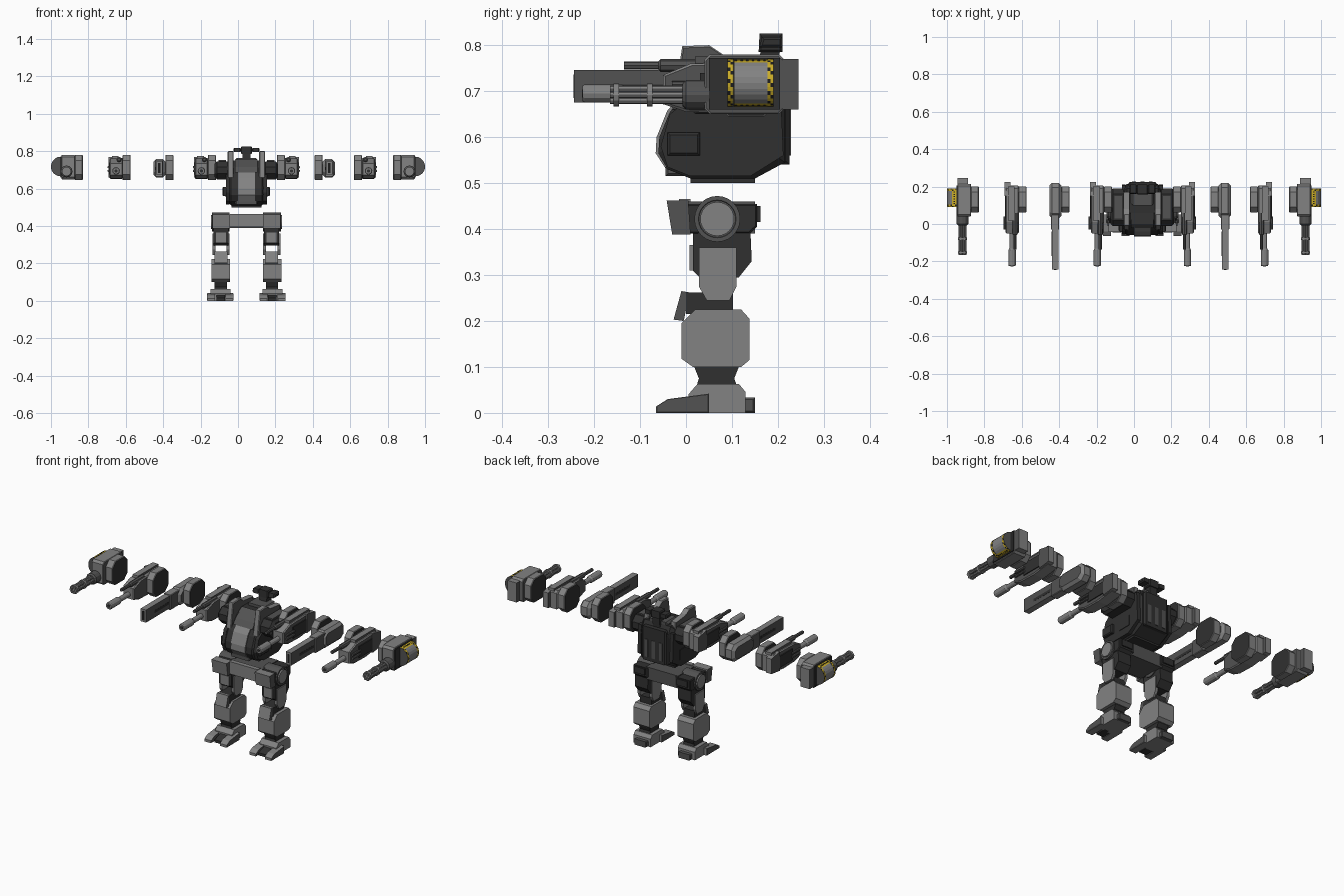
import bpy, bmesh, math
from mathutils import Vector

if "Cube" in bpy.data.objects:
    bpy.data.objects.remove(bpy.data.objects["Cube"])

CX = 0.045  # centre line of the walker body


def material(name, rgb):
    m = bpy.data.materials.new(name)
    m.diffuse_color = (*rgb, 1)
    m.use_nodes = True
    m.node_tree.nodes["Principled BSDF"].inputs["Base Color"].default_value = m.diffuse_color
    return m


DARK = material("dark grey", (0.03, 0.03, 0.03))
MID = material("mid grey", (0.085, 0.085, 0.085))
LIGHT = material("light grey", (0.225, 0.225, 0.225))
YELLOW = material("hazard yellow", (0.6, 0.42, 0.02))
BLACK = material("hazard black", (0.012, 0.012, 0.012))
SHELL = (LIGHT, MID)   # light edges, mid grey flanks
PAD = (LIGHT, DARK)    # light edges, dark flanks


def skin(name, loops, mats, rule=None):
    """Join equal-sized loops of points into a capped solid; caps take the last material."""
    mats = mats if isinstance(mats, tuple) else (mats,)
    bm = bmesh.new()
    rows = [[bm.verts.new(p) for p in loop] for loop in loops]
    n = len(rows[0])
    for k, (a, b) in enumerate(zip(rows, rows[1:])):
        for i in range(n):
            f = bm.faces.new((a[i], a[(i + 1) % n], b[(i + 1) % n], b[i]))
            f.material_index = rule(i, k) if rule else 0
    for row in (rows[0], rows[-1]):
        bm.faces.new(row).material_index = len(mats) - 1
    bmesh.ops.recalc_face_normals(bm, faces=bm.faces[:])
    me = bpy.data.meshes.new(name)
    bm.to_mesh(me)
    bm.free()
    for m in mats:
        me.materials.append(m)
    ob = bpy.data.objects.new(name, me)
    bpy.context.collection.objects.link(ob)


def prism(name, pts, u0, u1, mat, frame=(CX, 1), ch=0.0):
    """Side profile (y, z) extruded from u0 to u1, with chamfered ends."""
    base, s = frame
    cy = (min(p[0] for p in pts) + max(p[0] for p in pts)) / 2
    cz = (min(p[1] for p in pts) + max(p[1] for p in pts)) / 2
    hy = max(p[0] for p in pts) - cy
    hz = max(p[1] for p in pts) - cz
    steps = [(u0, ch), (u0 + ch, 0), (u1 - ch, 0), (u1, ch)] if ch else [(u0, 0), (u1, 0)]
    skin(name, [[Vector((base + s * u, cy + (y - cy) * (1 - c / hy), cz + (z - cz) * (1 - c / hz)))
                 for y, z in pts] for u, c in steps], mat)


def box(name, u0, u1, y0, y1, z0, z1, mat, frame=(CX, 1), ch=0.0):
    prism(name, [(y0, z0), (y1, z0), (y1, z1), (y0, z1)], u0, u1, mat, frame, ch)


def octagon(y0, y1, z0, z1, c):
    return [(y0 + c, z0), (y1 - c, z0), (y1, z0 + c), (y1, z1 - c),
            (y1 - c, z1), (y0 + c, z1), (y0, z1 - c), (y0, z0 + c)]


def tube(name, u, z, prof, n, mats, frame=(CX, 1), rule=None):
    """Round part along y from (y, radius) pairs."""
    base, s = frame
    skin(name, [[Vector((base + s * (u + r * math.cos(2 * math.pi * i / n)), y,
                         z + r * math.sin(2 * math.pi * i / n))) for i in range(n)] for y, r in prof], mats, rule)


def disc(name, y, z, prof, n, mat, frame):
    """Round part along x from (u, radius) pairs."""
    base, s = frame
    skin(name, [[Vector((base + s * u, y + r * math.cos(2 * math.pi * i / n),
                         z + r * math.sin(2 * math.pi * i / n))) for i in range(n)] for u, r in prof], mat)


# ---- torso ----
core = [(-.06, .565), (-.058, .6), (-.035, .655), (.02, .72), (.06, .75), (.19, .75), (.215, .7),
        (.215, .545), (.15, .51), (.01, .51), (-.04, .53)]
prism("torso_core", core, -.1, .1, DARK, ch=.018)
box("torso_base", -.08, .08, .01, .15, .5, .515, DARK)
prism("cockpit_panel", [(-.066, .565), (-.064, .6), (-.041, .657), (.0, .705), (.01, .69), (-.03, .64),
                        (-.04, .56), (-.03, .53), (-.042, .528)], -.045, .045, LIGHT)
prism("cockpit_brow", [(-.022, .686), (.0, .715), (.06, .755), (.06, .74)], -.06, .06, MID)
box("chin_plate", -.06, .06, -.045, .02, .515, .535, MID, ch=.006)
box("back_plate", -.075, .075, .2, .225, .54, .73, DARK, ch=.008)
for u in (-.055, -.01, .035):
    box("back_rib", u, u + .02, .22, .228, .56, .66, MID)
box("rear_vent", -.06, .06, .1, .19, .74, .765, MID, ch=.01)

# ---- head mast with winged crest ----
prism("head_neck", [(.15, .72), (.2, .72), (.205, .8), (.165, .8)], -.022, .022, DARK)
prism("head_crest", [(.158, .785), (.21, .785), (.21, .825), (.16, .825)], -.03, .03, DARK, ch=.005)

for s, side in ((1, "right"), (-1, "left")):
    f = (CX, s)
    prism(side + "_crest_wing", [(.16, .795), (.21, .795), (.21, .818), (.165, .818)], .028, .07, DARK, f, ch=.006)
    # torso side armour and shoulder plates
    prism(side + "_torso_armour", [(-.055, .58), (-.035, .65), (.05, .72), (.205, .72), (.212, .56), (.14, .515),
                                   (.01, .515), (-.04, .535)], .09, .11, DARK, f)
    box(side + "_armour_hatch", .109, .113, .075, .15, .555, .61, DARK, f)
    prism(side + "_shoulder_plate", [(-.03, .66), (-.008, .798), (.05, .8), (.08, .78), (.17, .77), (.18, .66)],
          .068, .1, SHELL, f, ch=.004)
    # small chest gun
    box(side + "_chest_gun_box", .105, .127, -.04, .03, .56, .61, DARK, f, ch=.005)
    # arm wing joining torso and inner weapon
    prism(side + "_arm_wing", octagon(-.01, .19, .65, .745, .03), .09, .17, DARK, f, ch=.012)
    box(side + "_arm_wing_rib", .11, .15, .03, .15, .74, .752, MID, f)

    # ---- pelvis half ----
    box(side + "_pelvis_bar", 0, .1, .0, .15, .39, .46, MID, f)
    box(side + "_pelvis_front", .0, .088, -.015, .01, .395, .465, LIGHT, f)
    prism(side + "_hip_guard", [(-.042, .462), (.005, .462), (.01, .388), (-.03, .388)], .088, .182, SHELL, f)
    prism(side + "_hip_block", [(0, .455), (.155, .455), (.155, .405), (.14, .39), (.0, .39)],
          .085, .178, DARK, f, ch=.004)
    box(side + "_hip_rear", .1, .165, .15, .162, .415, .45, DARK, f)
    disc(side + "_hip_drum", .068, .422, [(.09, .05), (.185, .05), (.185, .041), (.182, .04)], 24, MID, f)
    disc(side + "_hip_cap", .068, .422, [(.18, .037), (.19, .037)], 24, LIGHT, f)

    # ---- thigh, knee, shin ----
    prism(side + "_thigh", [(.015, .39), (.015, .31), (.03, .295), (.115, .295), (.143, .33), (.14, .4)],
          .095, .175, DARK, f)
    for u in (.09, .165):
        prism(side + "_thigh_plate", [(.028, .36), (.028, .275), (.045, .245), (.095, .245), (.11, .275),
                                      (.11, .36)], u, u + .016, LIGHT, f)
    box(side + "_thigh_front", .108, .162, .008, .018, .31, .365, LIGHT, f)
    box(side + "_knee_block", .1, .17, .0, .102, .215, .262, DARK, f)
    prism(side + "_knee_pad", [(-.027, .203), (-.01, .265), (.008, .262), (-.005, .2)], .1, .17, SHELL, f)
    prism(side + "_shin", [(.02, .225), (.12, .225), (.138, .205), (.138, .115), (.12, .1), (.015, .1),
                           (-.01, .118), (-.01, .195)], .088, .188, LIGHT, f)

    # ---- ankle and foot ----
    prism(side + "_ankle", [(.018, .1), (.115, .1), (.105, .075), (.112, .055), (.022, .055), (.028, .075)],
          .105, .17, DARK, f)
    prism(side + "_foot", [(.005, .0), (.13, .0), (.13, .045), (.115, .063), (.025, .063), (.005, .04)],
          .085, .192, LIGHT, f)
    box(side + "_heel", .1, .175, .125, .15, .0, .033, MID, f, ch=.004)
    for u in (.07, .167):
        prism(side + "_toe", [(-.065, 0), (-.065, .014), (-.04, .03), (.05, .042), (.05, 0)],
              u, u + .043, SHELL, f, ch=.002)
    prism(side + "_middle_toe", [(-.045, 0), (-.045, .015), (.02, .036), (.02, 0)], .115, .16, DARK, f)


def mount(name, f):
    """Dark eight-sided pad on the inner face of each weapon."""
    prism(name + "_mount", octagon(.062, .2, .645, .78, .03), 0, .043, PAD, f, ch=.003)


def cannon(name, f):
    mount(name, f)
    prism(name + "_body", [(-.05, .672), (-.05, .735), (.01, .76), (.19, .765), (.205, .755), (.205, .665),
                           (.1, .652), (.0, .655)], .042, .112, SHELL, f, ch=.005)
    prism(name + "_rear_fin", [(.15, .66), (.225, .67), (.225, .755), (.15, .768)], .085, .118, SHELL, f)
    box(name + "_top_ridge", .065, .1, .02, .2, .76, .775, SHELL, f)
    box(name + "_side_panel", .111, .117, .03, .15, .675, .74, DARK, f)
    for z in (.695, .715):
        tube(name + "_side_tube", .117, z, [(-.03, .007), (.04, .007)], 8, MID, f)
    tube(name + "_barrel", .078, .695, [(-.225, .017), (-.22, .02), (-.14, .02), (-.13, .014), (-.05, .014),
                                        (-.05, .024), (.0, .024)], 12, LIGHT, f)
    tube(name + "_bore", .078, .695, [(-.226, .009), (-.22, .009)], 12, DARK, f)
    tube(name + "_small_barrel", .062, .756, [(-.135, .009), (-.06, .009), (-.055, .014), (.06, .014)], 8, MID, f)


def rail_gun(name, f):
    mount(name, f)
    prism(name + "_body", octagon(.03, .22, .66, .758, .025), .042, .108, SHELL, f, ch=.015)
    box(name + "_breech", .055, .1, -.03, .06, .665, .75, SHELL, f, ch=.003)
    box(name + "_barrel", .06, .094, -.244, .04, .675, .746, SHELL, f)
    box(name + "_barrel_slot", .059, .095, -.17, -.04, .7, .715, DARK, f)
    box(name + "_muzzle_slot", .07, .084, -.245, -.24, .685, .736, BLACK, f)


def rotary_gun(name, f):
    mount(name, f)
    prism(name + "_body", octagon(.04, .215, .65, .78, .012), .042, .115, SHELL, f, ch=.003)
    box(name + "_rear", .058, .115, .21, .245, .66, .77, SHELL, f)
    box(name + "_flank", .11, .12, .05, .205, .66, .772, DARK, f)
    tube(name + "_hub", .087, .692, [(-.008, .024), (.0, .032), (.05, .032)], 12, MID, f)
    for i in range(6):
        a = math.radians(60 * i)
        tube(name + "_barrel", .087 + .015 * math.cos(a), .692 + .015 * math.sin(a),
             [(-.165, .007), (.0, .007)], 8, LIGHT, f)
    for y in (-.158, -.085):
        tube(name + "_barrel_band", .087, .692, [(y, .025), (y + .012, .025)], 12, LIGHT, f)
    # ammunition drum framed by checked hazard bands, with plain grey ends
    tube(name + "_drum", .118, .718, [(.104, .0515), (.178, .0515)], 24, (LIGHT, YELLOW), f,
         lambda i, k: 1 if i in (4, 5, 6, 7, 16, 17, 18, 19) else 0)
    for y in (.09, .177):
        tube(name + "_drum_rim", .118, .718, [(y, .052), (y + .0065, .052), (y + .013, .052)], 36,
             (YELLOW, BLACK, MID), f, lambda i, k: 1 if (i + k) % 3 == 0 else 0)
    for j in range(6):
        for a in (75, 105, 255, 285):
            y = .106 + .0125 * j
            r = math.radians(a)
            u, z = .118 + .0505 * math.cos(r), .718 + .0505 * math.sin(r)
            box(name + "_hazard_check", u - .004, u + .004, y, y + .005, z - .002, z + .002, BLACK, f)


# ---- floating weapons: kind, inner face x on the right and on the left ----
for label, build, xr, xl in (("inner_cannon", cannon, CX + .163, CX - .163), ("rail_gun", rail_gun, .41, -.345),
                             ("outer_cannon", cannon, .62, -.574), ("rotary_gun", rotary_gun, .83, -.83)):
    build("right_" + label, (xr, 1))
    build("left_" + label, (xl, -1))
